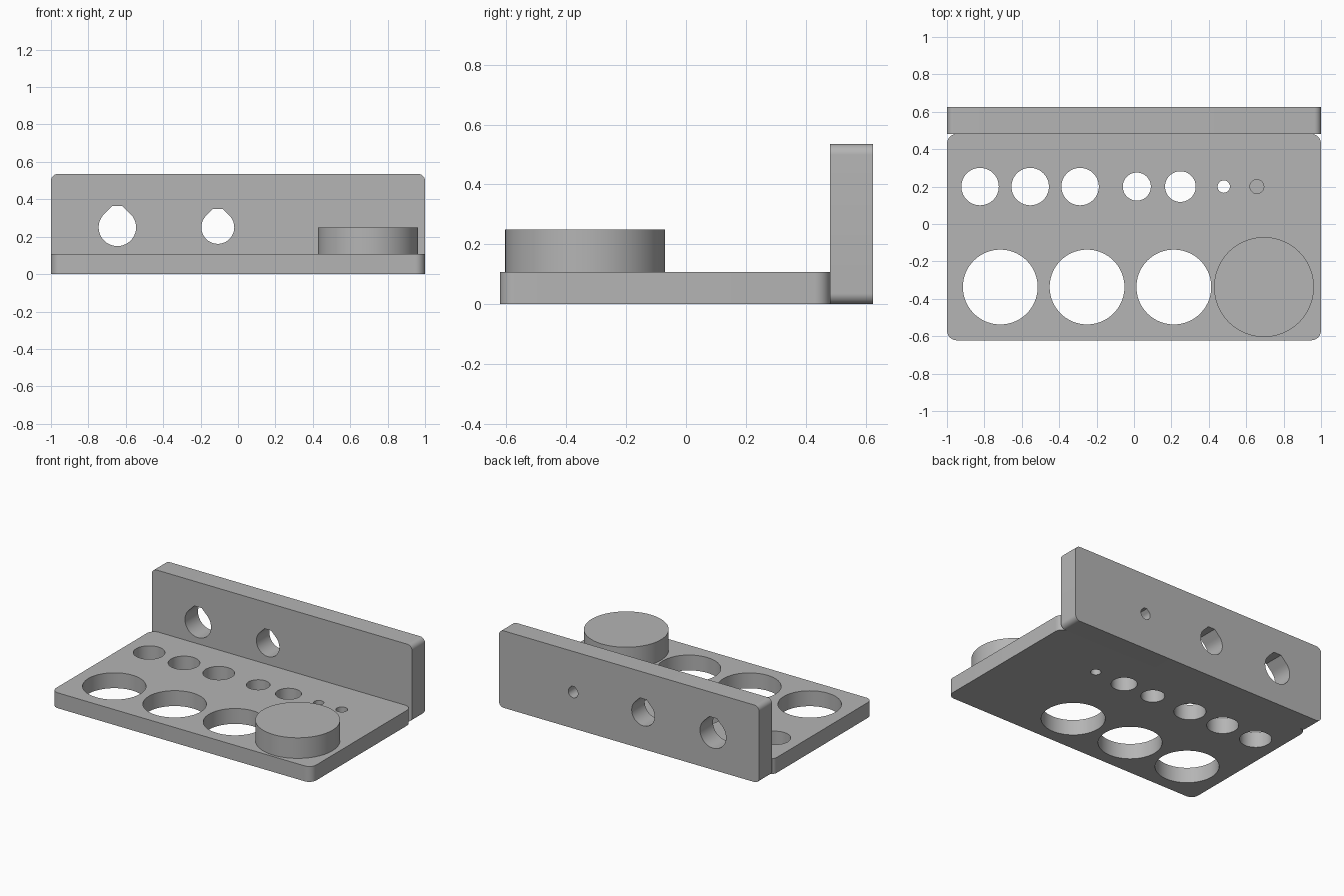
import bpy
import bmesh
from math import cos, sin, pi, radians, sqrt

if "Cube" in bpy.data.objects:
    bpy.data.objects.remove(bpy.data.objects["Cube"])

grey = bpy.data.materials.new("plain grey")
grey.use_nodes = True
colour = (0.46, 0.46, 0.46, 1)
grey.diffuse_color = colour
grey.node_tree.nodes["Principled BSDF"].inputs["Base Color"].default_value = colour


def arc(cx, cy, r, start, end, steps):
    angles = [radians(start + (end - start) * i / steps) for i in range(steps + 1)]
    return [(cx + r * cos(a), cy + r * sin(a)) for a in angles]


def circle(cx, cy, r):
    return arc(cx, cy, r, 0, 360, 72)[:-1]


def rounded_rect(x0, x1, y0, y1, r):
    return (arc(x1 - r, y1 - r, r, 0, 90, 10) + arc(x0 + r, y1 - r, r, 90, 180, 10)
            + arc(x0 + r, y0 + r, r, 180, 270, 10) + arc(x1 - r, y0 + r, r, 270, 360, 10))


def teardrop(cx, cy, r):
    # Round below, 45 degree shoulders above, cut off flat
    top = 1.13 * r
    half = r * sqrt(2) - top
    return arc(cx, cy, r, 135, 405, 54) + [(cx + half, cy + top), (cx - half, cy + top)]


def prism(name, profile, lo, hi, upright=False):
    """Extrude a profile along z, or along y when upright."""
    place = (lambda u, v, d: (u, d, v)) if upright else (lambda u, v, d: (u, v, d))
    bm = bmesh.new()
    face = bm.faces.new([bm.verts.new(place(u, v, lo)) for u, v in profile])
    new = bmesh.ops.extrude_face_region(bm, geom=[face])["geom"]
    move = place(0, 0, hi - lo)
    bmesh.ops.translate(bm, vec=move, verts=[g for g in new if isinstance(g, bmesh.types.BMVert)])
    bmesh.ops.recalc_face_normals(bm, faces=bm.faces)
    mesh = bpy.data.meshes.new(name)
    bm.to_mesh(mesh)
    bm.free()
    mesh.materials.append(grey)
    obj = bpy.data.objects.new(name, mesh)
    bpy.context.collection.objects.link(obj)
    return obj


def activate(obj):
    bpy.ops.object.select_all(action="DESELECT")
    obj.select_set(True)
    bpy.context.view_layer.objects.active = obj


def drill(obj, cutter):
    cutter.hide_render = True
    mod = obj.modifiers.new("hole", "BOOLEAN")
    mod.operation = "DIFFERENCE"
    mod.solver = "EXACT"
    mod.object = cutter
    activate(obj)
    bpy.ops.object.modifier_apply(modifier=mod.name)
    bpy.data.objects.remove(cutter)


THICK = 0.107
FRONT, JOINT, BACK = -0.622, 0.482, 0.625

# Base plate with a row of small holes and a row of large ones
base = prism("base_plate", rounded_rect(-1, 1, FRONT, JOINT, 0.053), 0, THICK)
small_holes = [(-0.823, 0.1), (-0.555, 0.1), (-0.288, 0.1),
               (0.015, 0.075), (0.248, 0.082), (0.48, 0.033)]
holes = [(x, 0.2, r) for x, r in small_holes]
holes += [(x, -0.337, 0.2) for x in (-0.715, -0.251, 0.213)]
for x, y, r in holes:
    drill(base, prism("hole_cutter", circle(x, y, r), -0.1, 0.3))
# Blind hole at the end of the row
drill(base, prism("hole_cutter", circle(0.657, 0.2, 0.037), 0.035, 0.3))

# Upright back plate with two through holes and one blind hole from behind
back = prism("back_plate", rounded_rect(-1, 1, 0, 0.535, 0.036), JOINT, BACK, True)
for x, r, depth_start in [(-0.645, 0.1, 0.3), (-0.108, 0.088, 0.3), (0.43, 0.037, 0.535)]:
    drill(back, prism("hole_cutter", teardrop(x, 0.25, r), depth_start, 0.8, True))

# Raised round disc
disc = prism("round_disc", circle(0.695, -0.337, 0.267), THICK, 0.25)

for part in (base, back, disc):
    activate(part)
    bpy.ops.object.shade_smooth_by_angle(angle=radians(30))
